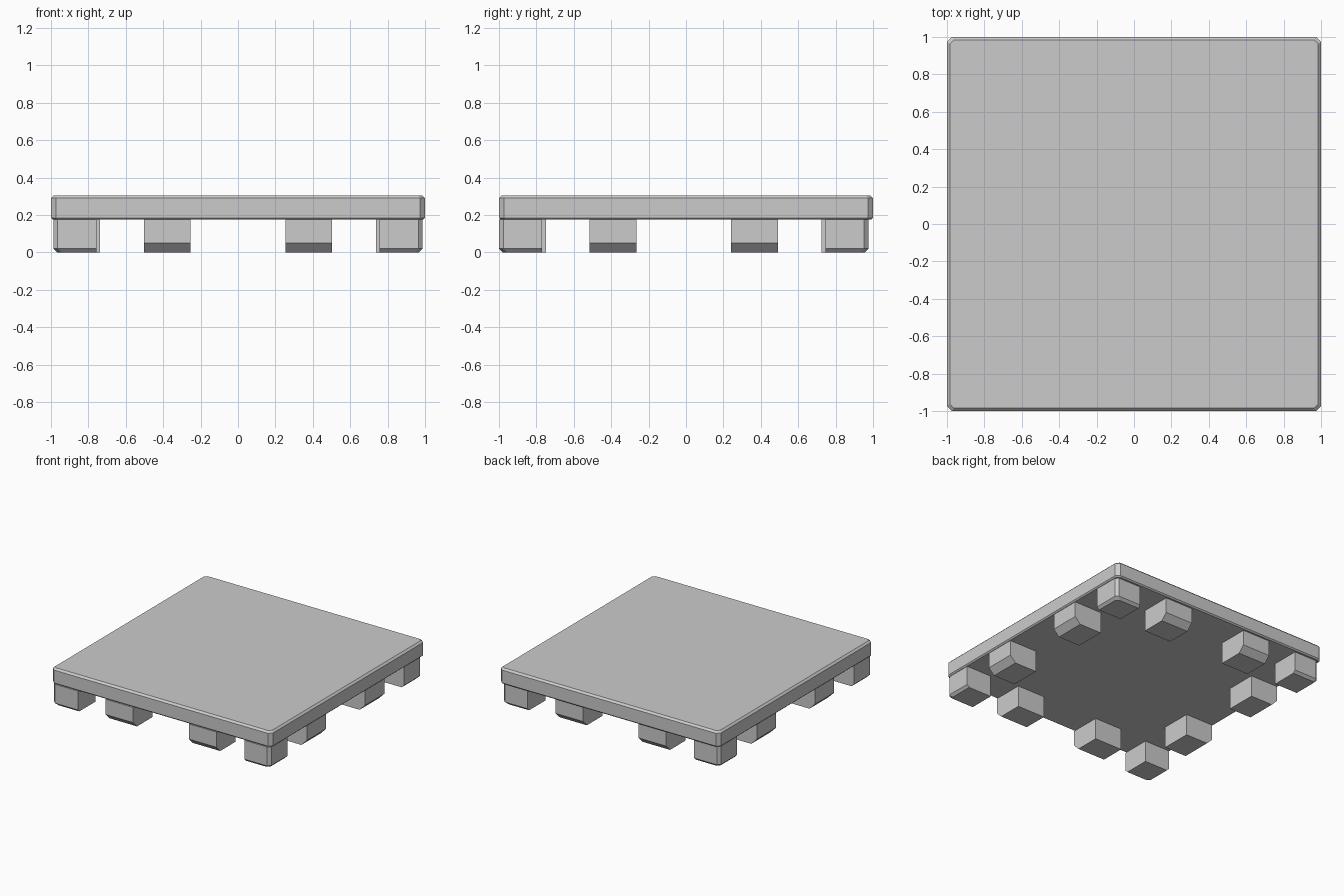
import bpy, bmesh

if "Cube" in bpy.data.objects:
    bpy.data.objects.remove(bpy.data.objects["Cube"])


def loft(name, rings):
    """Closed solid from stacked rings of equal point count: [(z, [(x, y), ...]), ...]"""
    bm = bmesh.new()
    loops = [[bm.verts.new((x, y, z)) for x, y in pts] for z, pts in rings]
    bm.faces.new(loops[0])
    bm.faces.new(loops[-1])
    n = len(loops[0])
    for a, b in zip(loops, loops[1:]):
        for i in range(n):
            j = (i + 1) % n
            bm.faces.new((a[i], a[j], b[j], b[i]))
    bmesh.ops.recalc_face_normals(bm, faces=bm.faces)
    mesh = bpy.data.meshes.new(name)
    bm.to_mesh(mesh)
    bm.free()
    obj = bpy.data.objects.new(name, mesh)
    bpy.context.collection.objects.link(obj)
    return obj


def clipped_square(r, c):
    return [(r, -r + c), (r, r - c), (r - c, r), (-r + c, r),
            (-r, r - c), (-r, -r + c), (-r + c, -r), (r - c, -r)]


TOP, UNDER, SHIFT = 0.305, 0.175, -0.012

# Slab with clipped corners and chamfered rims
loft("slab", [(UNDER, clipped_square(0.99, 0.025)),
              (UNDER + 0.01, clipped_square(1.0, 0.027)),
              (TOP - 0.015, clipped_square(1.0, 0.027)),
              (TOP, clipped_square(0.985, 0.022))])


# Corner feet: outer vertical edge and outer bottom edges chamfered
def corner_ring(o, sx, sy, i=0.757, c=0.023):
    pts = [(i, i), (o, i), (o, o - c), (o - c, o), (i, o)]
    return [(sx * x, sy * y + SHIFT) for x, y in pts]


for sx in (-1, 1):
    for sy in (-1, 1):
        loft("corner_foot", [(0, corner_ring(0.967, sx, sy)),
                             (0.02, corner_ring(0.987, sx, sy)),
                             (UNDER, corner_ring(0.987, sx, sy))])


# Side feet: two per side, sloped along the outer bottom edge
def side_ring(o, s, side, swap):
    pts = [(s * 0.253, side * 0.737), (s * 0.503, side * 0.737),
           (s * 0.503, side * o), (s * 0.253, side * o)]
    return [((b, a + SHIFT) if swap else (a, b + SHIFT)) for a, b in pts]


for swap in (False, True):
    for side in (-1, 1):
        for s in (-1, 1):
            loft("side_foot", [(0, side_ring(0.937, s, side, swap)),
                               (0.05, side_ring(0.987, s, side, swap)),
                               (UNDER, side_ring(0.987, s, side, swap))])
